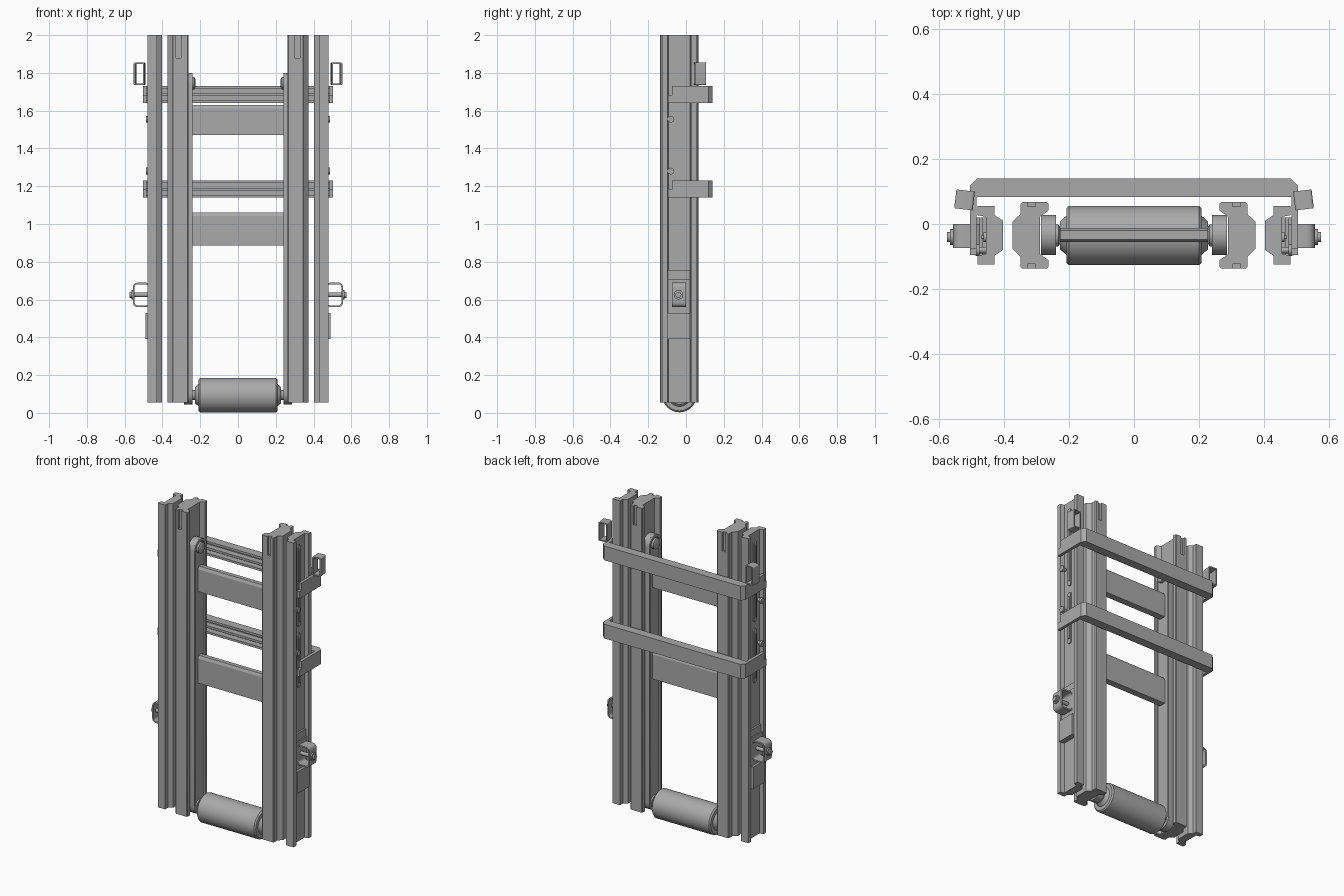
import bpy
import bmesh
import math

cube = bpy.data.objects.get("Cube")
if cube:
    bpy.data.objects.remove(cube, do_unlink=True)

steel = bpy.data.materials.new("steel_grey")
steel.use_nodes = True
GREY = (0.4, 0.4, 0.4, 1)
steel.diffuse_color = GREY
steel.node_tree.nodes["Principled BSDF"].inputs["Base Color"].default_value = GREY

# Maps a 2D profile point and an extrusion depth onto each axis
PLACE = {
    "x": lambda a, b, d: (d, a, b),
    "y": lambda a, b, d: (a, d, b),
    "z": lambda a, b, d: (a, b, d),
}


def finish(name, bm, mirror=True, smooth=False):
    bmesh.ops.recalc_face_normals(bm, faces=bm.faces)
    mesh = bpy.data.meshes.new(name)
    bm.to_mesh(mesh)
    bm.free()
    mesh.materials.append(steel)
    obj = bpy.data.objects.new(name, mesh)
    bpy.context.collection.objects.link(obj)
    if smooth:
        bpy.ops.object.select_all(action="DESELECT")
        obj.select_set(True)
        bpy.context.view_layer.objects.active = obj
        bpy.ops.object.shade_smooth_by_angle(angle=math.radians(35))
    if mirror:
        obj.modifiers.new("Mirror", "MIRROR").use_clip = False
    return obj


def prism(name, points, axis, lo, hi, mirror=True, smooth=False):
    bm = bmesh.new()
    ends = [[bm.verts.new(PLACE[axis](a, b, d)) for a, b in points] for d in (lo, hi)]
    bm.faces.new(ends[0])
    bm.faces.new(ends[1])
    for i in range(len(points)):
        j = (i + 1) % len(points)
        bm.faces.new((ends[0][i], ends[0][j], ends[1][j], ends[1][i]))
    return finish(name, bm, mirror, smooth)


def box(name, x, y, z, mirror=True):
    pts = [(x[0], y[0]), (x[1], y[0]), (x[1], y[1]), (x[0], y[1])]
    return prism(name, pts, "z", z[0], z[1], mirror)


def rounded(a, b, r, steps=5):
    pts = []
    corners = ((a[1], b[1]), (a[0], b[1]), (a[0], b[0]), (a[1], b[0]))
    for k, (ca, cb) in enumerate(corners):
        ca += -r if ca == a[1] else r
        cb += -r if cb == b[1] else r
        for s in range(steps + 1):
            t = math.pi / 2 * (k + s / steps)
            pts.append((ca + r * math.cos(t), cb + r * math.sin(t)))
    return pts


def frame(name, a, b, r, wall, axis, lo, hi, turn=0):
    outer = rounded(a, b, r)
    inner = rounded((a[0] + wall, a[1] - wall), (b[0] + wall, b[1] - wall), max(r - wall, 0.001))
    bm = bmesh.new()
    rings = [[bm.verts.new(PLACE[axis](p, q, d)) for p, q in pts]
             for pts, d in ((outer, lo), (outer, hi), (inner, hi), (inner, lo))]
    n = len(outer)
    for k in range(4):
        r0, r1 = rings[k], rings[(k + 1) % 4]
        for i in range(n):
            j = (i + 1) % n
            bm.faces.new((r0[i], r0[j], r1[j], r1[i]))
    if turn:
        cx, cy = (a[0] + a[1]) / 2, (lo + hi) / 2
        for v in bm.verts:
            x, y = v.co.x - cx, v.co.y - cy
            v.co.x = cx + x * math.cos(turn) - y * math.sin(turn)
            v.co.y = cy + x * math.sin(turn) + y * math.cos(turn)
    return finish(name, bm, smooth=True)


def lathe(name, profile, y, z, sides=32):
    bm = bmesh.new()
    rings = []
    for x, r in profile:
        rings.append([bm.verts.new((x, y + r * math.cos(i * math.tau / sides),
                                    z + r * math.sin(i * math.tau / sides)))
                      for i in range(sides)])
    for r0, r1 in zip(rings, rings[1:]):
        for i in range(sides):
            j = (i + 1) % sides
            bm.faces.new((r0[i], r0[j], r1[j], r1[i]))
    bm.faces.new(rings[-1])
    if profile[0][0] > 0:
        bm.faces.new(rings[0])
    return finish(name, bm, smooth=True)


MID = -0.035   # depth of the shared centre plane
BASE, TOP = 0.055, 2.0


def symmetric(half):
    """Closes a half profile by reflecting it across the centre plane."""
    pts = [(x, MID + d) for x, d in half]
    return pts + [(x, MID - d) for x, d in reversed(half)]


# Outer rails: outward-facing channels
prism("outer_rail", symmetric([(0.403, 0.045), (0.428, 0.062), (0.428, 0.09), (0.48, 0.09),
                               (0.48, 0.062), (0.455, 0.057)]), "z", BASE, TOP)

# Inner rails, with a slot at the top of each flange
inner = [(0.373, 0.042), (0.348, 0.066), (0.348, 0.097), (0.343, 0.102), (0.268, 0.102),
         (0.263, 0.097), (0.263, 0.076), (0.288, 0.058)]
slot = inner[:4] + [(0.327, 0.102), (0.327, 0.088), (0.303, 0.088), (0.303, 0.102)] + inner[4:]
prism("inner_rail", symmetric(inner), "z", BASE, 1.88)
prism("inner_rail_top", symmetric(slot), "z", 1.88, TOP)

# Round-ended carriage bars with raised rims and top hubs
span_y, span_z = (-0.095, 0.028), (0.045, 1.8)
prism("carriage_bar", rounded(span_y, span_z, 0.06, 8), "x", 0.25, 0.286, smooth=True)
frame("carriage_rim", span_y, span_z, 0.06, 0.016, "x", 0.24, 0.25)
lathe("top_hub", [(0.226, 0.022), (0.232, 0.034), (0.25, 0.034)], MID, 1.745)

# Cross plates between the carriage bars
for name, lo, hi in (("lower", 0.885, 1.06), ("upper", 1.47, 1.63)):
    prism(name + "_cross_plate", [(-0.055, lo), (-0.012, lo), (-0.012, hi - 0.018),
                                  (-0.02, hi), (-0.047, hi), (-0.055, hi - 0.018)],
          "x", -0.245, 0.245, mirror=False)

# Bottom roller and axle
lathe("roller", [(0, 0.091), (0.2, 0.091), (0.208, 0.083), (0.208, 0.06), (0.228, 0.042),
                 (0.228, 0.027), (0.24, 0.027), (0.24, 0.04), (0.252, 0.04)], MID, 0.094, 40)


# Wrap-around braces: thin back web, three ribs and side arms
def wrap(front, back_inner):
    half = [(0.503, front), (0.503, 0.118), (0.482, 0.14)]
    hollow = [(0.484, back_inner), (0.484, front)]
    loop = half + [(-x, y) for x, y in reversed(half)]
    return loop + [(-x, y) for x, y in reversed(hollow)] + hollow


for name, z in (("lower", 1.14), ("upper", 1.64)):
    prism(name + "_brace_web_low", wrap(-0.095, 0.122), "z", z, z + 0.044, False)
    prism(name + "_brace_web_high", wrap(-0.075, 0.122), "z", z + 0.048, z + 0.091, False)
    for k, rise in enumerate((0, 0.037, 0.077)):
        prism(name + "_brace_rib_%d" % k, wrap(-0.072, 0.083), "z",
              z + rise, z + rise + 0.014, False)

# Upper side loops
frame("upper_side_loop", (0.492, 0.549), (1.735, 1.855), 0.008, 0.008, "y", 0.045, 0.103, 0.12)

# Lower side brackets with through bolts
frame("lower_side_bracket", (0.465, 0.556), (0.56, 0.69), 0.025, 0.009, "y", -0.073, 0)
lathe("bracket_bolt", [(0.455, 0.012), (0.556, 0.012), (0.556, 0.025), (0.565, 0.025),
                       (0.565, 0.016), (0.575, 0.016)], MID - 0.005, 0.625, 12)

# Cover plates set into the outer channel
box("cover_plate", (0.45, 0.49), (-0.097, 0.02), (0.39, 0.53))
box("bracket_plate", (0.45, 0.474), (-0.097, 0.02), (0.53, 0.71))
box("channel_filler", (0.45, 0.466), (-0.097, 0.02), (0.71, 0.755))

# Long adjuster strips and small side bolts on the outer channel
for name, lo, hi in (("lower", 1.04, 1.385), ("upper", 1.43, 1.95)):
    prism(name + "_adjuster_strip", rounded((-0.055, -0.025), (lo, hi), 0.014),
          "x", 0.45, 0.462)
    prism(name + "_adjuster_rod", rounded((-0.046, -0.034), (lo + 0.03, hi - 0.03), 0.005),
          "x", 0.455, 0.468)
for name, z in (("lower", 1.28), ("upper", 1.555)):
    lathe(name + "_side_bolt", [(0.45, 0.01), (0.474, 0.01), (0.474, 0.018), (0.486, 0.018)],
          -0.08, z, 12)
